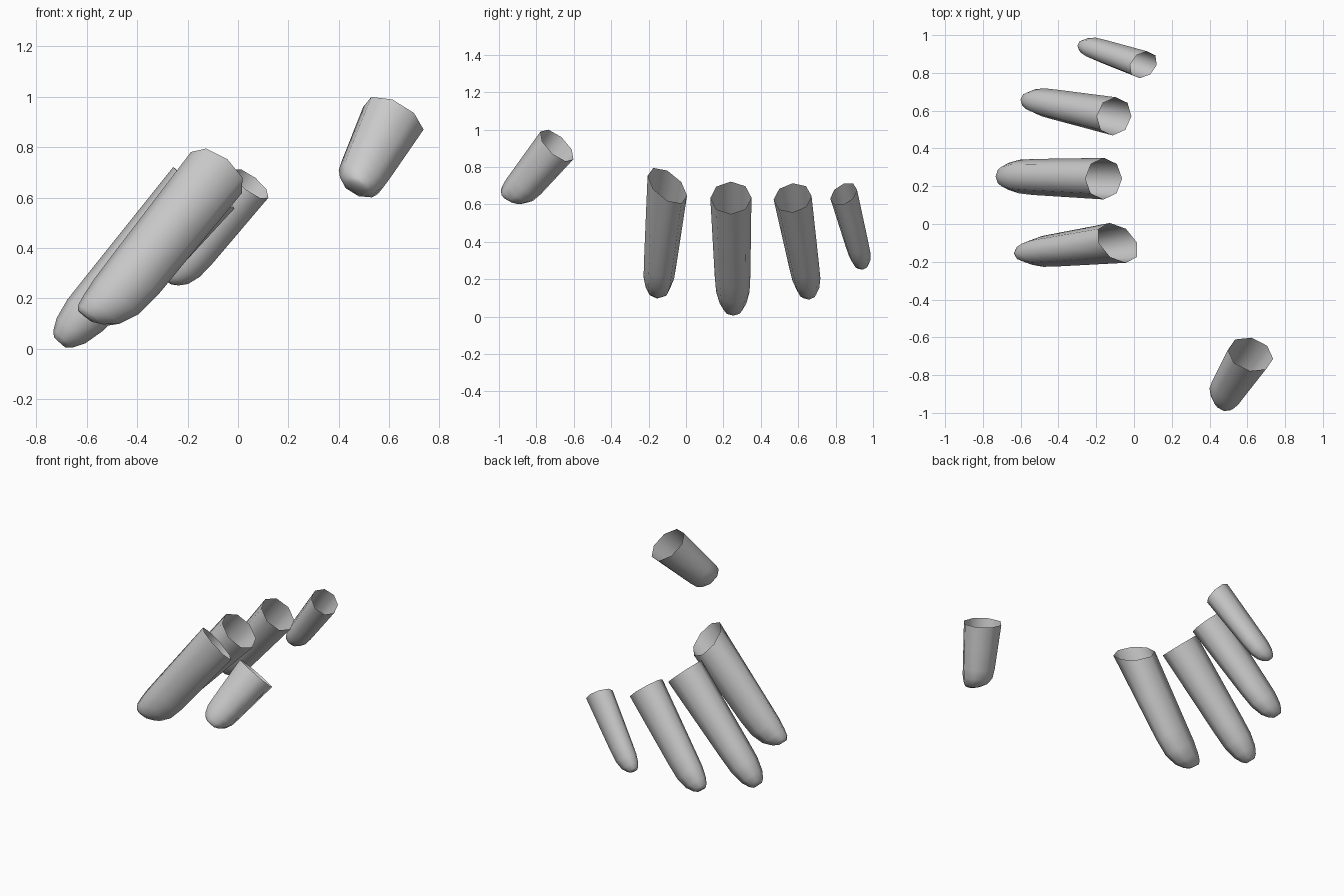
import bpy, bmesh, math
from mathutils import Vector

if "Cube" in bpy.data.objects:
    bpy.data.objects.remove(bpy.data.objects["Cube"])

SIDES = 8
# along the finger: fraction, radius factor, shift towards the nail side
PROFILE = [(0, 1, 0), (0.35, 1, 0), (0.68, 1, 0), (0.82, 0.94, 0.04),
           (0.92, 0.76, 0.16), (0.975, 0.52, 0.34), (1, 0.3, 0.45)]


def finger(name, base, tip, nail, r_nail, r_side, bend, skew=0, phase=0):
    """Open eight-sided tube from the cut end to a rounded fingertip."""
    base, tip, nail = Vector(base), Vector(tip), Vector(nail)
    d = (tip - base).normalized()
    nail = (nail - d * nail.dot(d)).normalized()
    side = d.cross(nail).normalized()
    if side.y < 0:
        side = -side
    bm = bmesh.new()
    rings = []
    for t, f, shift in PROFILE:
        k = min(t / 0.7, 1)
        rn = r_nail[0] + (r_nail[1] - r_nail[0]) * k
        rs = r_side[0] + (r_side[1] - r_side[0]) * k
        c = base.lerp(tip, t) + nail * shift * bend * rn
        ring = []
        for i in range(SIDES):
            a = math.tau * i / SIDES + phase
            slant = d * skew * math.sin(a) * (1 - k)
            ring.append(bm.verts.new(c + nail * rn * f * math.cos(a)
                                     + side * rs * f * math.sin(a) + slant))
        rings.append(ring)
    for p, q in zip(rings, rings[1:]):
        for i in range(SIDES):
            j = (i + 1) % SIDES
            bm.faces.new((p[i], p[j], q[j], q[i]))
    cap = bm.faces.new(rings[-1])
    bmesh.ops.recalc_face_normals(bm, faces=bm.faces)
    # make sure the closed end faces outward
    if cap.normal.dot(d) < 0:
        bmesh.ops.reverse_faces(bm, faces=bm.faces)
    for face in bm.faces:
        face.smooth = True
    mesh = bpy.data.meshes.new(name)
    bm.to_mesh(mesh)
    bm.free()
    bpy.context.collection.objects.link(bpy.data.objects.new(name, mesh))


NAIL = (-0.76, 0, 0.65)
# four fingers
finger("index_finger", (-0.085, -0.10, 0.70), (-0.565, -0.155, 0.095), NAIL,
       (0.13, 0.12), (0.11, 0.087), 1, skew=0.06)
finger("middle_finger", (-0.16, 0.24, 0.635), (-0.705, 0.253, 0.022), NAIL,
       (0.13, 0.1), (0.11, 0.095), 0.1)
finger("ring_finger", (-0.105, 0.57, 0.635), (-0.56, 0.66, 0.10), NAIL,
       (0.12, 0.1), (0.102, 0.08), 0.5)
finger("little_finger", (0.05, 0.843, 0.655), (-0.265, 0.948, 0.258), NAIL,
       (0.09, 0.078), (0.076, 0.062), 0.5, skew=-0.015)
# thumb
finger("thumb", (0.617, -0.69, 0.915), (0.46, -0.93, 0.622), (0.37, -0.81, 0.455),
       (0.112, 0.097), (0.133, 0.105), 1, phase=math.pi / 8)
